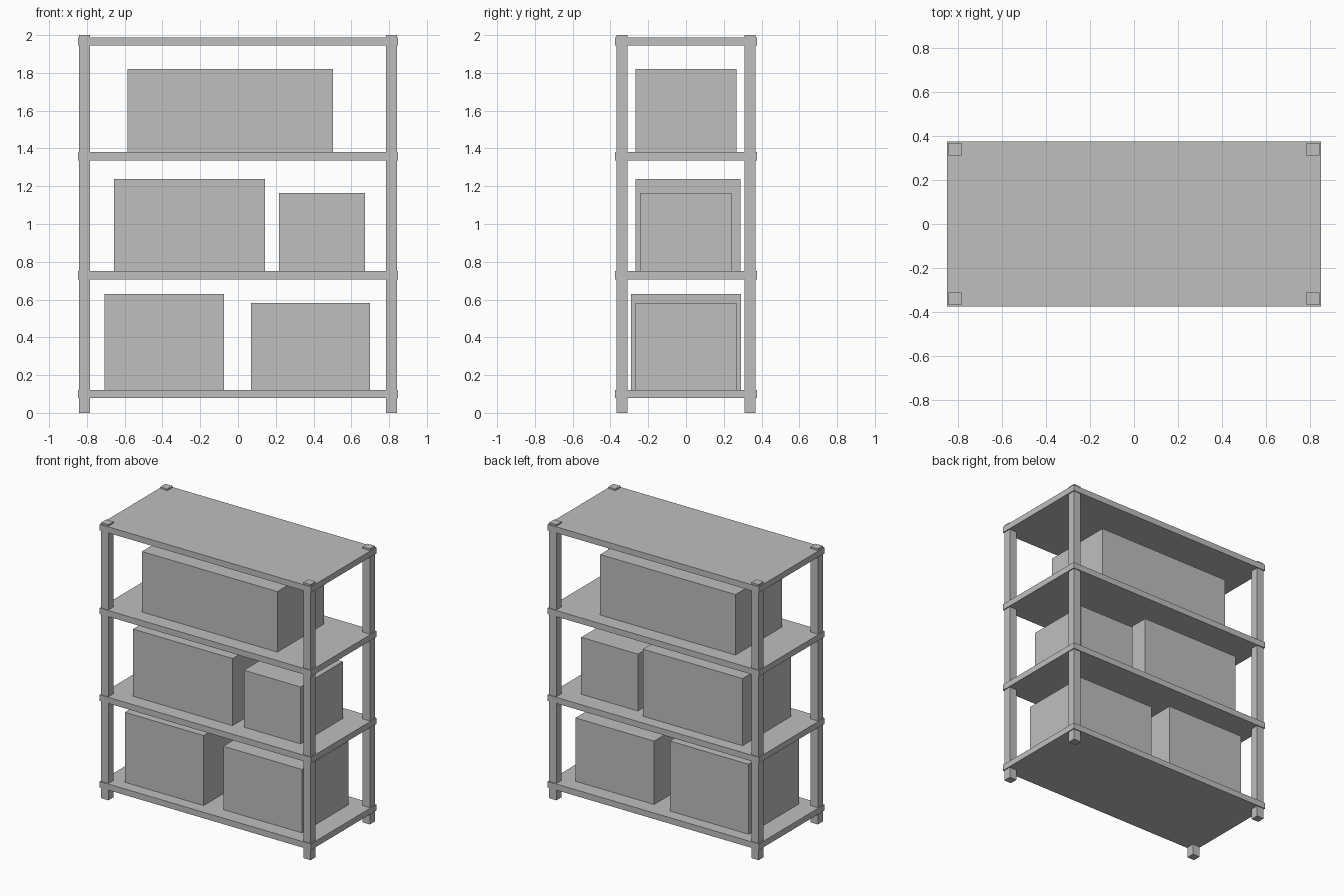
import bpy

cube = bpy.data.objects.get("Cube")
if cube:
    bpy.data.objects.remove(cube, do_unlink=True)

grey = bpy.data.materials.new("plain grey")
grey.use_nodes = True
colour = (0.52, 0.52, 0.52, 1)
grey.diffuse_color = colour
grey.node_tree.nodes["Principled BSDF"].inputs["Base Color"].default_value = colour


def box(name, x, y, z):
    """Flat-faced box spanning the given (low, high) range on each axis."""
    spans = (x, y, z)
    bpy.ops.mesh.primitive_cube_add(size=1, location=[(a + b) / 2 for a, b in spans])
    obj = bpy.context.object
    obj.name = name
    obj.scale = [b - a for a, b in spans]
    bpy.ops.object.transform_apply(location=False, rotation=False, scale=True)
    obj.data.materials.append(grey)
    return obj


# Corner posts
POST = 0.058
for side, sx in (("right", -1), ("left", 1)):
    for end, sy in (("front", -1), ("back", 1)):
        x = sorted((sx * 0.841, sx * (0.841 - POST)))
        y = sorted((sy * 0.368, sy * (0.368 - POST)))
        box(f"{end}_{side}_post", x, y, (0, 2))

# Shelf boards, slightly wider than the posts
THICK = 0.044
shelf_tops = {"bottom": 0.122, "lower": 0.751, "upper": 1.381, "top": 1.988}
for level, top in shelf_tops.items():
    box(f"{level}_shelf", (-0.848, 0.848), (-0.375, 0.375), (top - THICK, top))

# Storage boxes: name, shelf, x range, y range, top height
boxes = [
    ("bottom_right_box", "bottom", (-0.706, -0.073), (-0.29, 0.29), 0.63),
    ("bottom_left_box", "bottom", (0.069, 0.70), (-0.267, 0.267), 0.582),
    ("lower_right_box", "lower", (-0.656, 0.143), (-0.267, 0.289), 1.238),
    ("lower_left_box", "lower", (0.217, 0.673), (-0.243, 0.241), 1.164),
    ("upper_box", "upper", (-0.584, 0.503), (-0.267, 0.267), 1.82),
]
for name, level, x, y, top in boxes:
    box(name, x, y, (shelf_tops[level], top))
